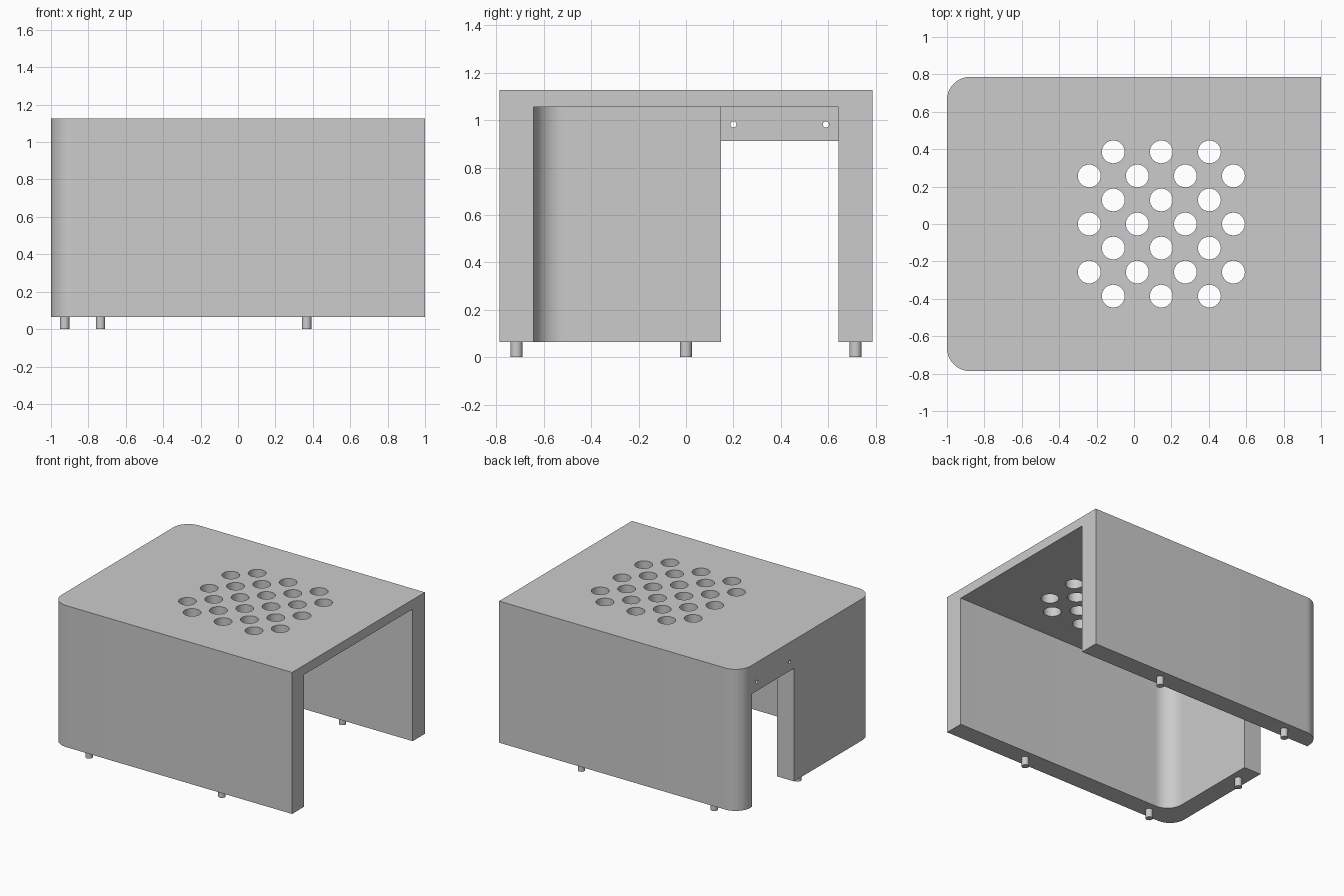
import bpy, bmesh, math

cube = bpy.data.objects.get("Cube")
if cube:
    bpy.data.objects.remove(cube, do_unlink=True)

grey = bpy.data.materials.new("plain grey")
grey.use_nodes = True
COLOUR = (0.6, 0.6, 0.6, 1)
grey.diffuse_color = COLOUR
grey.node_tree.nodes["Principled BSDF"].inputs["Base Color"].default_value = COLOUR

BASE, TOP, CEILING = 0.065, 1.127, 1.056
HALF_WIDTH, INNER = 0.787, 0.643
DOOR_LOW, DOOR_HEAD = 0.147, 0.913


def prism(name, outline, z0, z1):
    """Extrude a flat outline from z0 to z1."""
    bm = bmesh.new()
    face = bm.faces.new([bm.verts.new((x, y, z0)) for x, y in outline])
    up = bmesh.ops.extrude_face_region(bm, geom=[face])["geom"]
    bmesh.ops.translate(bm, vec=(0, 0, z1 - z0),
                        verts=[v for v in up if isinstance(v, bmesh.types.BMVert)])
    bmesh.ops.recalc_face_normals(bm, faces=bm.faces)
    mesh = bpy.data.meshes.new(name)
    bm.to_mesh(mesh)
    bm.free()
    mesh.materials.append(grey)
    obj = bpy.data.objects.new(name, mesh)
    bpy.context.collection.objects.link(obj)
    return obj


def rounded_end(x0, x1, half, radius, steps=16):
    """Rectangle whose two corners at x0 are rounded."""
    arc = [(x0 + radius - radius * math.sin(a), half - radius + radius * math.cos(a))
           for a in (math.pi / 2 * i / steps for i in range(steps + 1))]
    return ([(x1, half)] + arc + [(x, -y) for x, y in reversed(arc)] + [(x1, -half)])


def box(name, x0, x1, y0, y1, z0, z1):
    return prism(name, [(x0, y0), (x1, y0), (x1, y1), (x0, y1)], z0, z1)


def cylinder(name, radius, depth, location, sides=32, rotation=(0, 0, 0)):
    bpy.ops.mesh.primitive_cylinder_add(vertices=sides, radius=radius, depth=depth,
                                        location=location, rotation=rotation)
    obj = bpy.context.object
    obj.name = name
    obj.data.materials.append(grey)
    return obj


def smooth(obj):
    bpy.ops.object.select_all(action='DESELECT')
    obj.select_set(True)
    bpy.context.view_layer.objects.active = obj
    bpy.ops.object.shade_smooth_by_angle(angle=math.radians(30))


# Shell: solid block with one rounded end
shell = prism("shell", rounded_end(-1, 1, HALF_WIDTH, 0.125), BASE, TOP)

# Cutters: cavity, doorway, and recess leaving a thin panel over the doorway
cutters = [
    prism("cavity_cutter", rounded_end(-0.857, 1.2, INNER, 0.125), -0.2, CEILING),
    box("doorway_cutter", -1.2, -0.5, DOOR_LOW, INNER, -0.2, DOOR_HEAD),
    box("recess_cutter", -0.93, -0.5, DOOR_LOW, INNER, -0.2, CEILING),
]

# Staggered vent holes in the top
for row in range(-3, 4):
    count = 3 if row % 2 else 4
    for i in range(count):
        x = 0.146 + (i - (count - 1) / 2) * 0.257
        cutters.append(cylinder("vent_cutter", 0.061, 0.4, (x, row * 0.1285, TOP)))

# Two screw holes in the panel over the doorway
for y in (0.2, 0.59):
    cutters.append(cylinder("screw_cutter", 0.013, 0.4, (-1, y, 0.982), 20,
                            (0, math.pi / 2, 0)))

for cutter in cutters:
    cutter.hide_render = True
    mod = shell.modifiers.new(cutter.name, 'BOOLEAN')
    mod.operation, mod.solver, mod.object = 'DIFFERENCE', 'EXACT', cutter
bpy.context.view_layer.update()
result = bpy.data.meshes.new_from_object(
    shell.evaluated_get(bpy.context.evaluated_depsgraph_get()))
shell.modifiers.clear()
shell.data = result
for cutter in cutters:
    bpy.data.objects.remove(cutter, do_unlink=True)
smooth(shell)

# Short round feet under the three walls
feet = [(x, side * 0.715) for x in (-0.735, 0.367) for side in (-1, 1)] + [(-0.927, 0)]
for x, y in feet:
    smooth(cylinder("foot", 0.025, BASE + 0.005, (x, y, (BASE + 0.005) / 2), 24))
